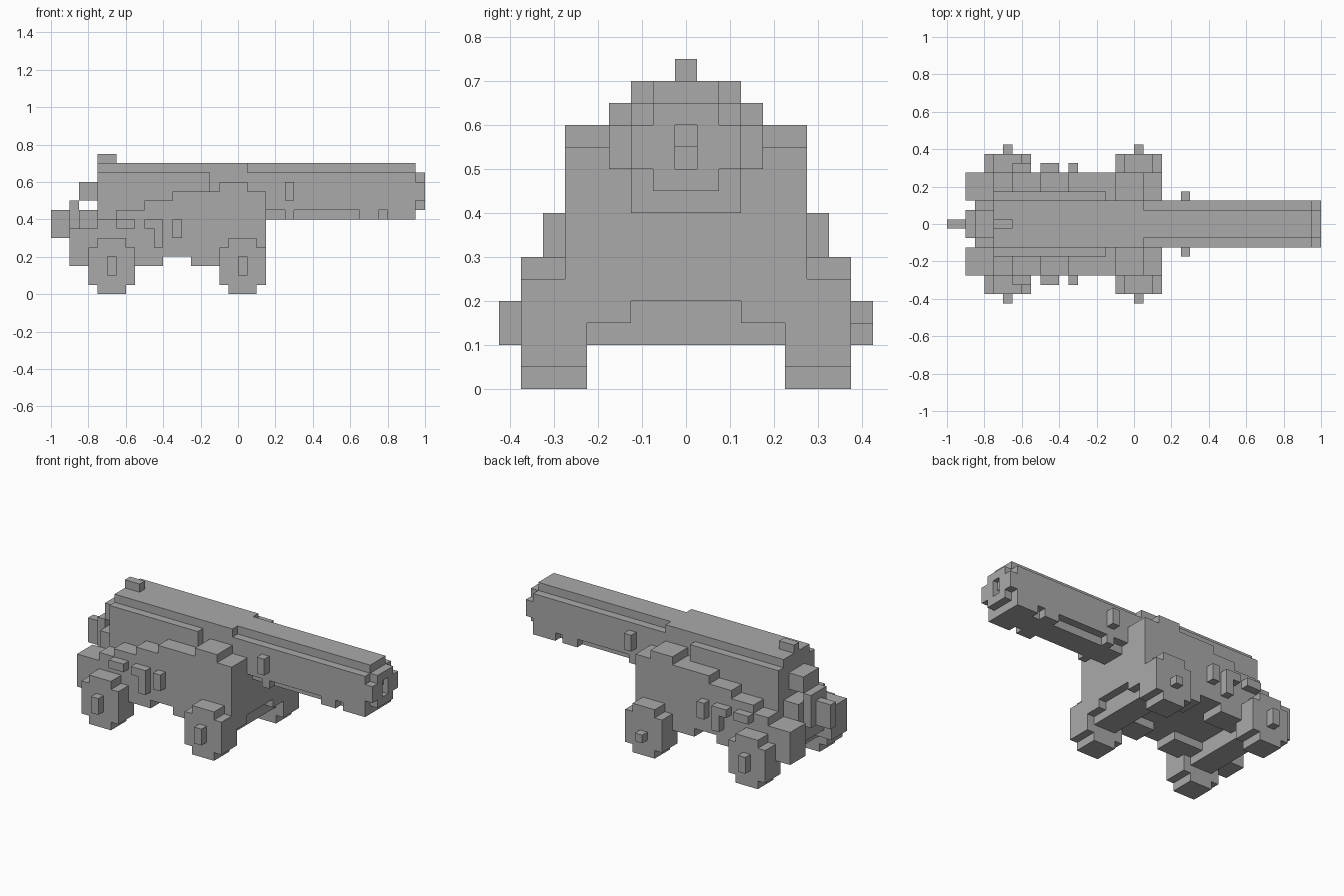
import bpy
import bmesh
from mathutils import Vector

cube = bpy.data.objects.get("Cube")
if cube:
    bpy.data.objects.remove(cube, do_unlink=True)

GREY = (0.4, 0.4, 0.4, 1)
grey = bpy.data.materials.new("plain grey")
grey.use_nodes = True
grey.diffuse_color = GREY
grey.node_tree.nodes["Principled BSDF"].inputs["Base Color"].default_value = GREY


def prism(name, profile, axis, start, end):
    """Extrude a flat outline along x (outline in y, z) or y (outline in x, z)."""
    bm = bmesh.new()
    if axis == "x":
        verts = [bm.verts.new((start, a, b)) for a, b in profile]
        move = Vector((end - start, 0, 0))
    else:
        verts = [bm.verts.new((a, start, b)) for a, b in profile]
        move = Vector((0, end - start, 0))
    face = bm.faces.new(verts)
    ext = bmesh.ops.extrude_face_region(bm, geom=[face], use_keep_orig=True)
    moved = [v for v in ext["geom"] if isinstance(v, bmesh.types.BMVert)]
    bmesh.ops.translate(bm, verts=moved, vec=move)
    bmesh.ops.recalc_face_normals(bm, faces=bm.faces)
    mesh = bpy.data.meshes.new(name)
    bm.to_mesh(mesh)
    bm.free()
    mesh.materials.append(grey)
    obj = bpy.data.objects.new(name, mesh)
    bpy.context.collection.objects.link(obj)
    return obj


def box(name, x, y, z):
    outline = [(x[0], z[0]), (x[1], z[0]), (x[1], z[1]), (x[0], z[1])]
    return prism(name, outline, "y", *y)


def mirrored(obj):
    mod = obj.modifiers.new("mirror", "MIRROR")
    mod.use_axis = (False, True, False)
    mod.use_mirror_merge = False
    return obj


def notched(x, z, cut):
    """Rectangle with a square notch at every corner."""
    (a, b), (c, d) = x, z
    return [(a + cut, c), (b - cut, c), (b - cut, c + cut), (b, c + cut),
            (b, d - cut), (b - cut, d - cut), (b - cut, d), (a + cut, d),
            (a + cut, d - cut), (a, d - cut), (a, c + cut), (a + cut, c + cut)]


# Barrel: notched tube in front, wider breech behind
prism("barrel", notched((-.125, .125), (.4, .7), .05), "x", .05, .95)
for x0, x1 in ((.25, .3), (.65, .75), (.8, .95)):
    mirrored(box("barrel_underside_lug", (x0, x1), (.075, .125), (.4, .45)))
box("breech_core", (-.75, .05), (-.125, .125), (.4, .7))
box("breech_sleeve", (-.75, -.15), (-.175, .175), (.4, .65))
box("breech_knob", (-.85, -.75), (-.075, .075), (.5, .6))
box("rear_sight", (-.75, -.65), (-.025, .025), (.7, .75))
mirrored(box("barrel_peg", (.25, .3), (.125, .175), (.5, .6)))

# Muzzle ring, open in the middle
mirrored(prism("muzzle", [
    (0, .45), (.075, .45), (.075, .5), (.125, .5), (.125, .6), (.075, .6),
    (.075, .65), (0, .65), (0, .6), (.025, .6), (.025, .5), (0, .5)],
    "x", .95, 1))
box("bore_step", (.95, .97), (-.025, .025), (.55, .6))

# Carriage: stepped cheeks either side of a solid bed
cheek_outline = [
    (-.9, .15), (-.4, .15), (-.4, .2), (-.25, .2), (-.25, .15), (.15, .15),
    (.15, .55), (.05, .55), (.05, .6), (-.1, .6), (-.1, .55), (-.35, .55),
    (-.35, .5), (-.5, .5), (-.5, .45), (-.65, .45), (-.65, .4), (-.75, .4),
    (-.75, .35), (-.9, .35)]
mirrored(prism("carriage_cheek", cheek_outline, "y", .125, .275))
box("carriage_bed", (-.85, .15), (-.125, .125), (.2, .45))
box("tail_post", (-.9, -.85), (-.075, .075), (.3, .5))
box("tail_handle", (-1, -.9), (-.025, .025), (.3, .45))

# Side fittings
mirrored(box("rear_bracket", (-.65, -.55), (.275, .325), (.35, .4)))
mirrored(prism("hook_bracket", [
    (-.5, .35), (-.45, .35), (-.45, .25), (-.4, .25), (-.4, .4), (-.5, .4)],
    "y", .275, .325))
mirrored(box("side_cleat", (-.35, -.3), (.275, .325), (.3, .4)))

# Wheels, hubs and axles
for end, cx in (("rear", -.675), ("front", .025)):
    wheel = notched((cx - .125, cx + .125), (0, .3), .05)
    mirrored(prism(end + "_wheel", wheel, "y", .225, .375))
    box(end + "_axle", (cx - .075, cx + .075), (-.225, .225), (.1, .2))
    hub = (cx - .025, cx + .025)
    box(end + "_right_hub", hub, (-.425, -.375), (.1, .2))
    box(end + "_left_hub", hub, (.375, .425), (.1, .2 if end == "rear" else .15))
